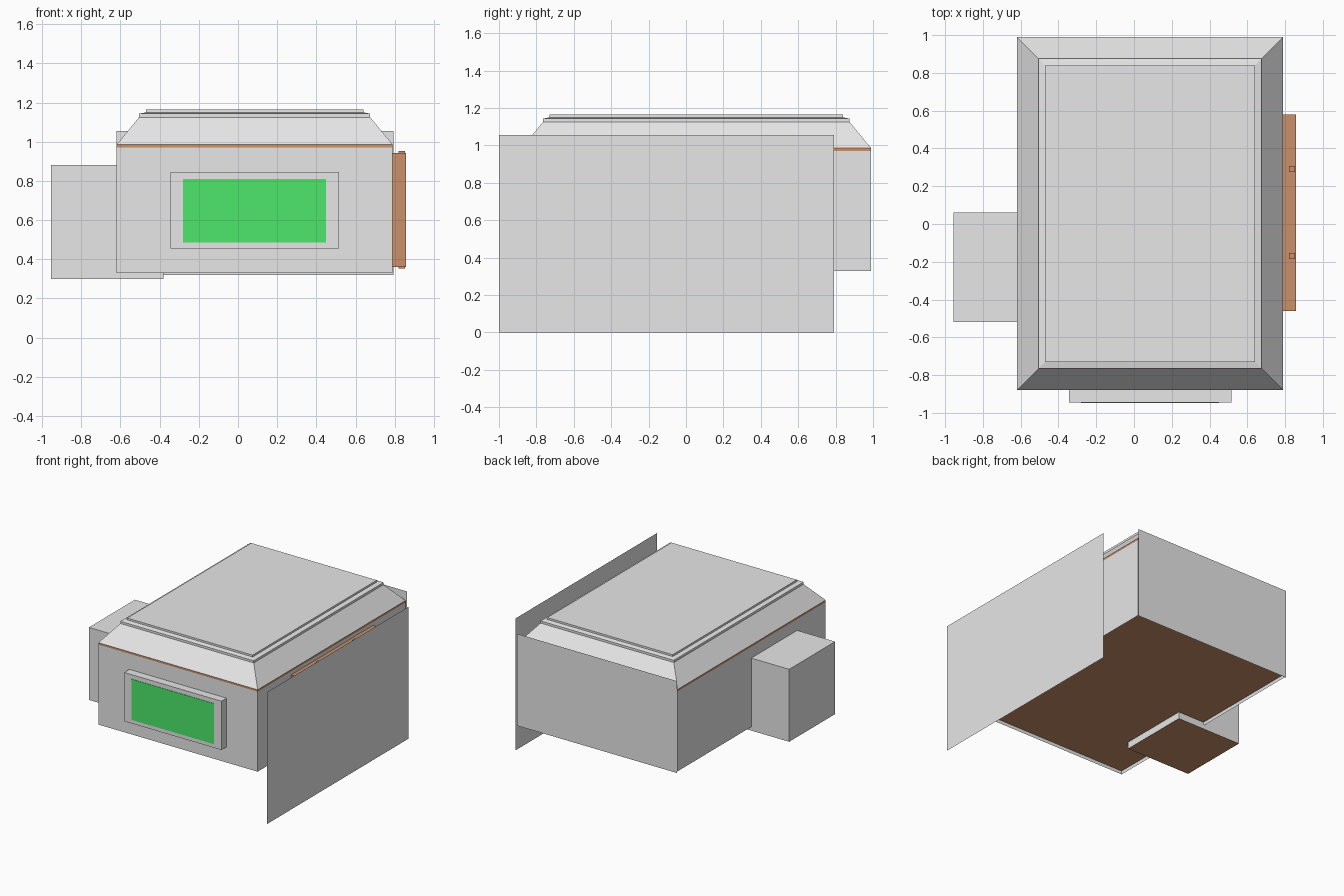
import bpy, bmesh

if "Cube" in bpy.data.objects:
    bpy.data.objects.remove(bpy.data.objects["Cube"])


def mat(name, rgb):
    m = bpy.data.materials.new(name)
    m.diffuse_color = (*rgb, 1)
    m.use_nodes = True
    m.node_tree.nodes["Principled BSDF"].inputs["Base Color"].default_value = m.diffuse_color
    return m


GREY = mat("light_grey", (0.8, 0.8, 0.8))
BROWN = mat("wood_brown", (0.60, 0.28, 0.145))
GREEN = mat("screen_green", (0.075, 0.8, 0.145))


def finish(bm, name, mats):
    me = bpy.data.meshes.new(name)
    bm.to_mesh(me)
    bm.free()
    for m in mats:
        me.materials.append(m)
    ob = bpy.data.objects.new(name, me)
    bpy.context.collection.objects.link(ob)
    return ob


def add_box(bm, x, y, z):
    """Box from (min, max) ranges; returns the new faces."""
    vs = bmesh.ops.create_cube(bm, size=1)["verts"]
    for v in vs:
        v.co = [r[0] if c < 0 else r[1] for c, r in zip(v.co, (x, y, z))]
    return list({f for v in vs for f in v.link_faces})


def box(name, x, y, z, mats, recess=0.0):
    """Box; with two materials the underside takes the second one."""
    bm = bmesh.new()
    faces = add_box(bm, x, y, z)
    bm.normal_update()
    if len(mats) > 1:
        base = next(f for f in faces if f.normal.z < -0.9)
        if recess:
            bmesh.ops.inset_region(bm, faces=[base], thickness=0.006)
            for v in base.verts:
                v.co.z += recess
        base.material_index = 1
    return finish(bm, name, mats)


def panel(name, corners):
    bm = bmesh.new()
    bm.faces.new([bm.verts.new(c) for c in corners])
    return finish(bm, name, [GREY])


X, Y = (-0.62, 0.79), (-0.88, 0.99)

# main body with recessed brown floor
box("body", X, Y, (0.33, 0.97), [GREY, BROWN], recess=0.025)
box("eave_band", X, Y, (0.97, 0.985), [BROWN])

# hipped roof with raised top slab: rings of (inset, height)
bm = bmesh.new()
rings = []
for d, z in [(0, 0.985), (0.115, 1.125), (0.115, 1.143), (0.15, 1.15), (0.15, 1.165)]:
    x0, x1, y0, y1 = X[0] + d, X[1] - d, Y[0] + d, Y[1] - d
    rings.append([bm.verts.new((x, y, z)) for x, y in
                  ((x0, y0), (x1, y0), (x1, y1), (x0, y1))])
for a, b in zip(rings, rings[1:]):
    for i in range(4):
        j = (i + 1) % 4
        bm.faces.new((a[i], a[j], b[j], b[i]))
bm.faces.new(rings[-1])
bm.faces.new(rings[0][::-1])
finish(bm, "roof", [GREY])

# side annex, reaching below and into the body
box("annex", (-0.955, -0.38), (-0.52, 0.06), (0.30, 0.88), [GREY, BROWN])

# front window frame and green pane
box("window_frame", (-0.345, 0.515), (-0.945, -0.88), (0.455, 0.845), [GREY])
box("window_pane", (-0.28, 0.45), (-0.948, -0.944), (0.485, 0.81), [GREEN])

# brown panel on the right side with two hinge pins
bm = bmesh.new()
add_box(bm, (0.79, 0.858), (-0.46, 0.58), (0.36, 0.943))
for y in (-0.17, 0.29):
    add_box(bm, (0.82, 0.853), (y - 0.016, y + 0.016), (0.352, 0.953))
finish(bm, "side_panel", [BROWN])

# free-standing thin sheets at the back and the right
panel("back_sheet", [(0.795, 1, 0.32), (-0.62, 1, 0.32),
                     (-0.62, 1, 1.055), (0.795, 1, 1.055)])
panel("right_sheet", [(0.955, -1, 0), (0.955, 0.79, 0),
                      (0.955, 0.79, 1.055), (0.955, -1, 1.055)])
